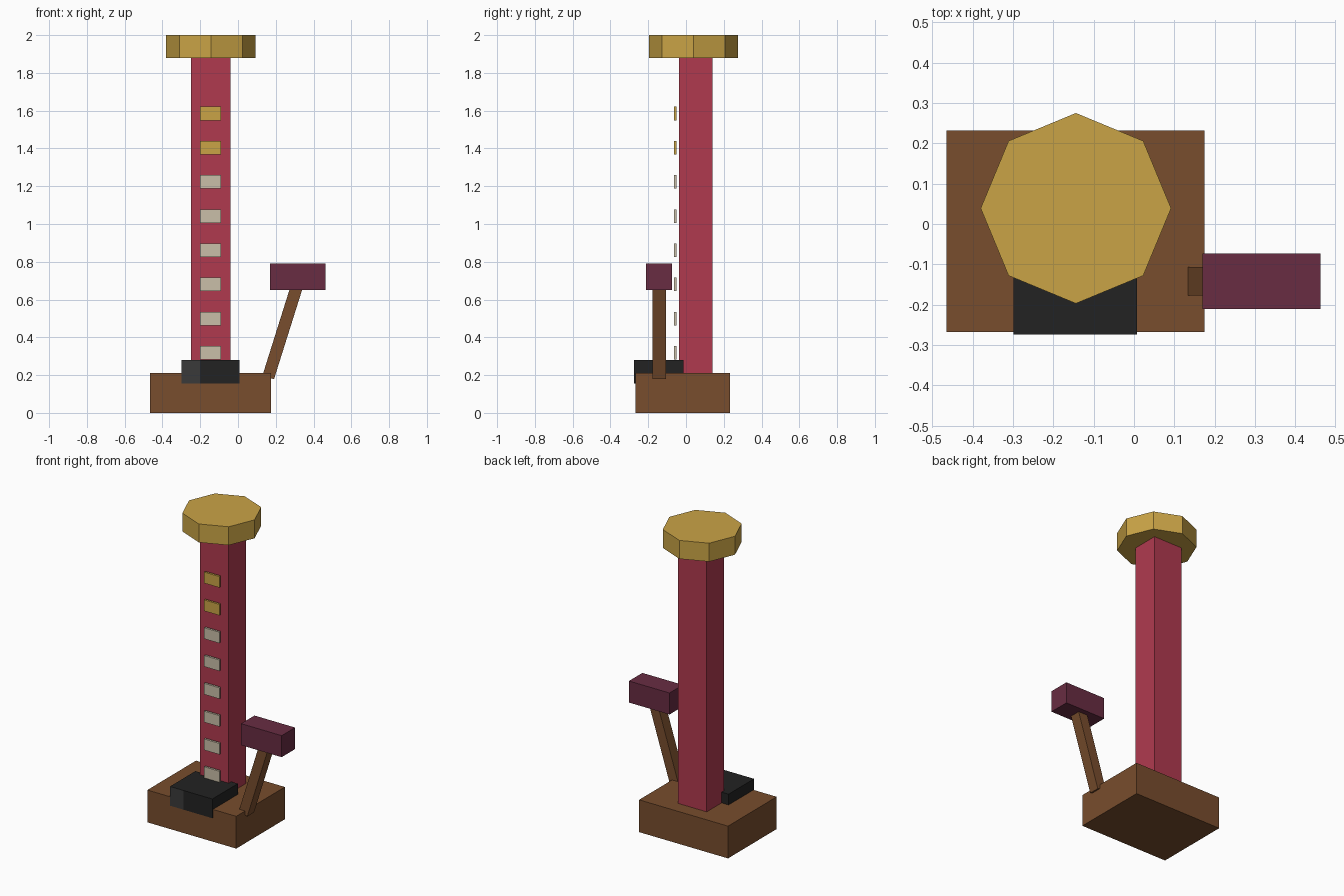
import bpy, bmesh, math
from mathutils import Matrix, Vector

if "Cube" in bpy.data.objects:
    bpy.data.objects.remove(bpy.data.objects["Cube"])


def material(name, rgb):
    lin = [((c / 255 + 0.055) / 1.055) ** 2.4 if c > 10 else c / 255 / 12.92 for c in rgb]
    m = bpy.data.materials.new(name)
    m.diffuse_color = (*lin, 1)
    m.use_nodes = True
    m.node_tree.nodes["Principled BSDF"].inputs["Base Color"].default_value = m.diffuse_color
    return m


WOOD = material("brown wood", (120, 77, 45))
RED = material("red paint", (176, 58, 79))
GOLD = material("gold", (202, 164, 70))
CREAM = material("cream", (202, 191, 168))
BLACK = material("black rubber", (34, 34, 34))
GREY = material("dark grey", (58, 58, 58))
PLUM = material("plum", (104, 44, 66))


def finish(name, bm, *mats):
    me = bpy.data.meshes.new(name)
    bm.to_mesh(me)
    bm.free()
    for m in mats:
        me.materials.append(m)
    ob = bpy.data.objects.new(name, me)
    bpy.context.collection.objects.link(ob)
    return ob


def box_bm(x, y, z):
    bm = bmesh.new()
    bmesh.ops.create_cube(bm, size=1)
    for v in bm.verts:
        v.co = [(a + b) / 2 + c * (b - a) for (a, b), c in zip((x, y, z), v.co)]
    return bm


def box(name, x, y, z, mat):
    return finish(name, box_bm(x, y, z), mat)


# base and tower
box("base", (-0.465, 0.175), (-0.268, 0.232), (0, 0.21), WOOD)
box("tower", (-0.248, -0.041), (-0.037, 0.141), (0.2, 1.89), RED)

# octagonal cap, corners on the axes
bm = bmesh.new()
bmesh.ops.create_cone(bm, cap_ends=True, segments=8, radius1=0.236, radius2=0.236, depth=0.12,
                      matrix=Matrix.Translation((-0.144, 0.039, 1.94)))
finish("cap", bm, GOLD)

# score plates, the top two gold
for i in range(8):
    z = 0.318 + i * 0.181
    box(f"score_plate_{i + 1}", (-0.2, -0.09), (-0.063, -0.049), (z - 0.036, z + 0.036),
        GOLD if i > 5 else CREAM)

# strike pad with a grey panel on the left of its front
bm = box_bm((-0.298, 0.007), (-0.274, -0.012), (0.155, 0.28))
bmesh.ops.bisect_plane(bm, geom=bm.verts[:] + bm.edges[:] + bm.faces[:],
                       plane_co=(-0.2, 0, 0), plane_no=(1, 0, 0))
bm.normal_update()
for f in bm.faces:
    f.material_index = int(f.normal.y < -0.9 and f.calc_center_median().x < -0.2)
finish("strike_pad", bm, BLACK, GREY)

# mallet: leaning handle and level head
low, high = Vector((0.16, -0.142, 0.188)), Vector((0.318, -0.142, 0.69))
half = (high - low).length / 2
handle = box("mallet_handle", (-0.032, 0.032), (-0.035, 0.035), (-half, half), WOOD)
handle.location = (low + high) / 2
handle.rotation_euler.y = math.atan2(high.x - low.x, high.z - low.z)
box("mallet_head", (0.17, 0.462), (-0.211, -0.073), (0.65, 0.79), PLUM)
